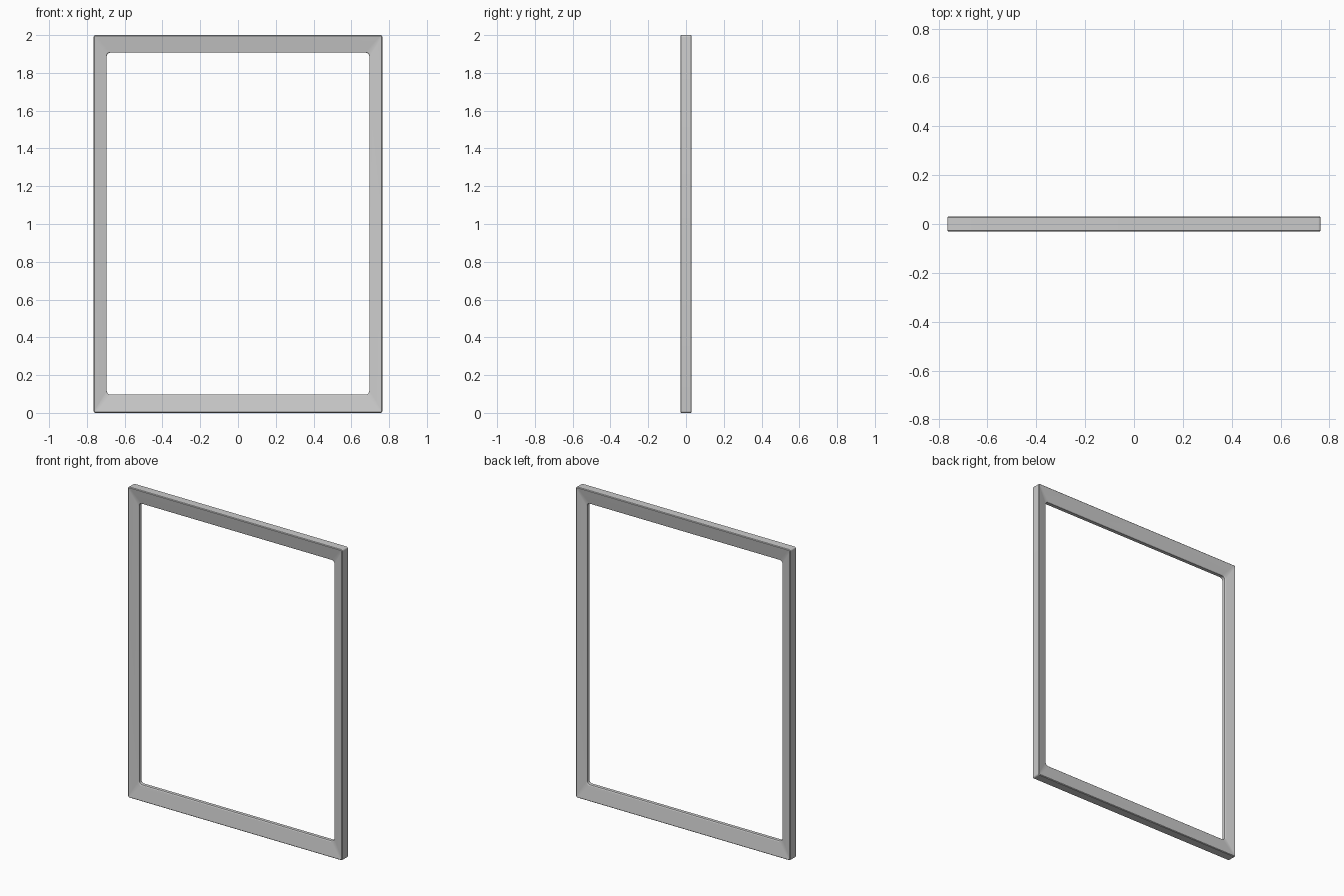
import bpy, bmesh, math

if "Cube" in bpy.data.objects:
    bpy.data.objects.remove(bpy.data.objects["Cube"])

SEG = 6  # segments per rounded corner


def rounded_rect(half_x, z0, z1, r):
    """Points of an upright rounded rectangle, counter-clockwise in x/z."""
    pts = []
    corners = [(half_x - r, z1 - r, 0), (-half_x + r, z1 - r, 90),
               (-half_x + r, z0 + r, 180), (half_x - r, z0 + r, 270)]
    for cx, cz, start in corners:
        for i in range(SEG + 1):
            a = math.radians(start + 90 * i / SEG)
            pts.append((cx + r * math.cos(a), cz + r * math.sin(a)))
    return pts


# Opening and outline, as (half width, bottom, top, corner radius)
OUTER = (0.764, 0.0, 2.0, 0.010)
OUTER_LIP = (0.760, 0.004, 1.996, 0.008)
INNER_LIP = (0.699, 0.093, 1.911, 0.022)
INNER = (0.695, 0.097, 1.907, 0.020)

# Closed cross-section: faces slope back from the outer edge to the opening
section = [(OUTER, -0.026), (OUTER_LIP, -0.030), (INNER_LIP, -0.015), (INNER, -0.011),
           (INNER, 0.011), (INNER_LIP, 0.015), (OUTER_LIP, 0.030), (OUTER, 0.026)]

bm = bmesh.new()
rings = [[bm.verts.new((x, y, z)) for x, z in rounded_rect(*rect)] for rect, y in section]
n = len(rings[0])
for k, a in enumerate(rings):
    b = rings[(k + 1) % len(rings)]
    for i in range(n):
        j = (i + 1) % n
        bm.faces.new((a[i], a[j], b[j], b[i]))
bmesh.ops.recalc_face_normals(bm, faces=bm.faces)

# Frame object
mesh = bpy.data.meshes.new("rectangular_frame")
bm.to_mesh(mesh)
bm.free()
frame = bpy.data.objects.new("rectangular_frame", mesh)
bpy.context.collection.objects.link(frame)
bpy.context.view_layer.objects.active = frame
frame.select_set(True)
bpy.ops.object.shade_smooth_by_angle(angle=math.radians(30))
